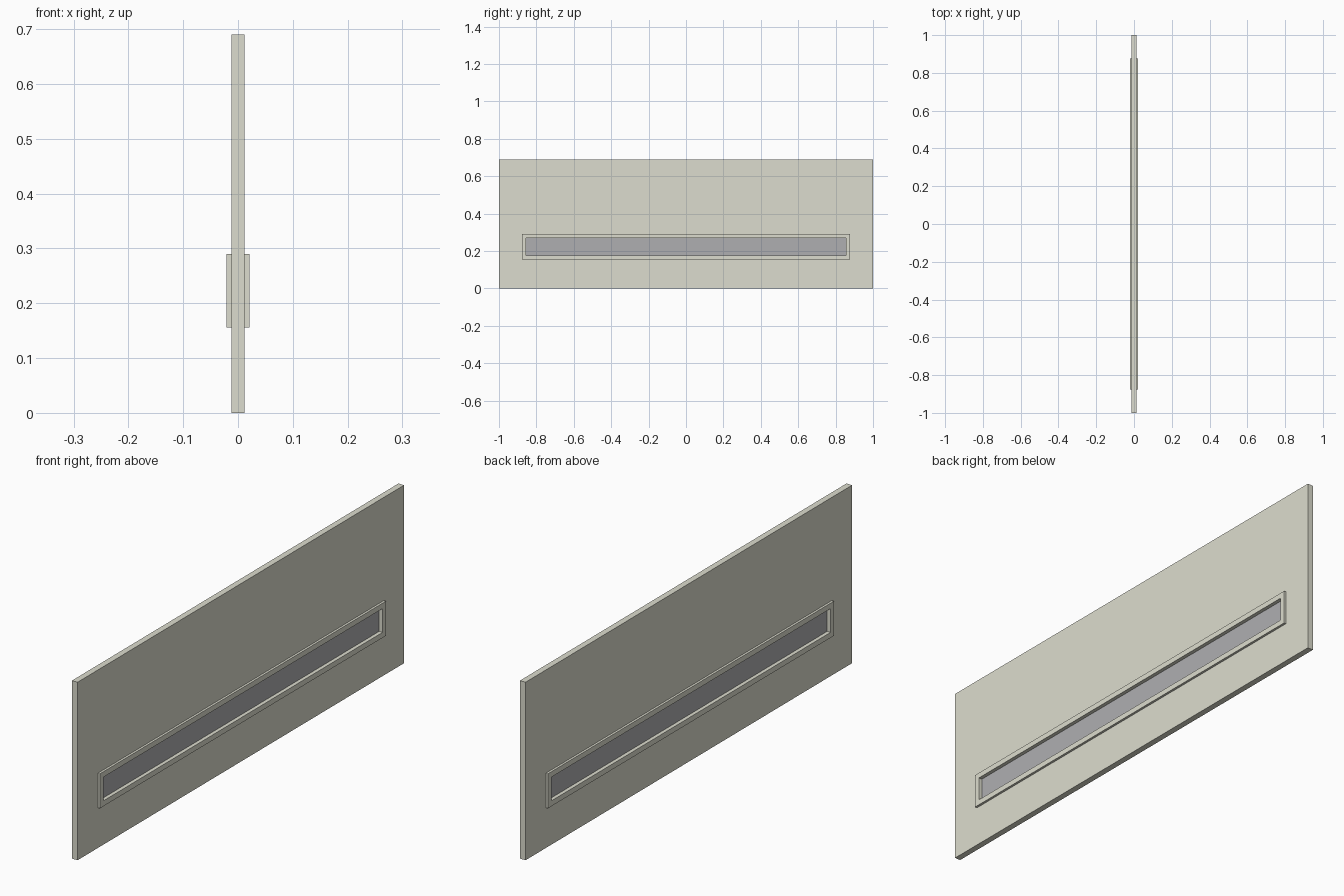
import bpy
import bmesh

if "Cube" in bpy.data.objects:
    bpy.data.objects.remove(bpy.data.objects["Cube"])


def material(name, rgb):
    m = bpy.data.materials.new(name)
    m.diffuse_color = (*rgb, 1)
    m.use_nodes = True
    m.node_tree.nodes["Principled BSDF"].inputs["Base Color"].default_value = m.diffuse_color
    return m


def finish(name, bm, mat):
    bmesh.ops.recalc_face_normals(bm, faces=bm.faces)
    me = bpy.data.meshes.new(name)
    bm.to_mesh(me)
    bm.free()
    me.materials.append(mat)
    ob = bpy.data.objects.new(name, me)
    bpy.context.collection.objects.link(ob)
    return ob


def loop(bm, x, half_y, z0, z1):
    return [bm.verts.new((x, y, z)) for y, z in
            ((-half_y, z0), (half_y, z0), (half_y, z1), (-half_y, z1))]


def ring(name, half_x, outer, inner, mat):
    """Rectangular plate with a rectangular through-opening."""
    bm = bmesh.new()
    loops = [loop(bm, half_x, *outer), loop(bm, half_x, *inner),
             loop(bm, -half_x, *inner), loop(bm, -half_x, *outer)]
    for k in range(4):
        a, b = loops[k], loops[(k + 1) % 4]
        for i in range(4):
            j = (i + 1) % 4
            bm.faces.new((a[i], a[j], b[j], b[i]))
    return finish(name, bm, mat)


def slab(name, half_x, outline, mat):
    bm = bmesh.new()
    a, b = loop(bm, half_x, *outline), loop(bm, -half_x, *outline)
    bm.faces.new(a)
    bm.faces.new(b[::-1])
    for i in range(4):
        j = (i + 1) % 4
        bm.faces.new((a[i], b[i], b[j], a[j]))
    return finish(name, bm, mat)


cream = material("cream_panel", (0.72, 0.72, 0.62))
grey = material("grey_glass", (0.43, 0.43, 0.44))

# half width in y, bottom z, top z
PANEL = (1.0, 0.0, 0.69)
FRAME = (0.876, 0.156, 0.29)
OPENING = (0.855, 0.177, 0.269)

# Wall panel, raised window surround and recessed pane
ring("wall_panel", 0.012, PANEL, FRAME, cream)
ring("window_frame", 0.021, FRAME, OPENING, cream)
slab("window_pane", 0.0065, OPENING, grey)
